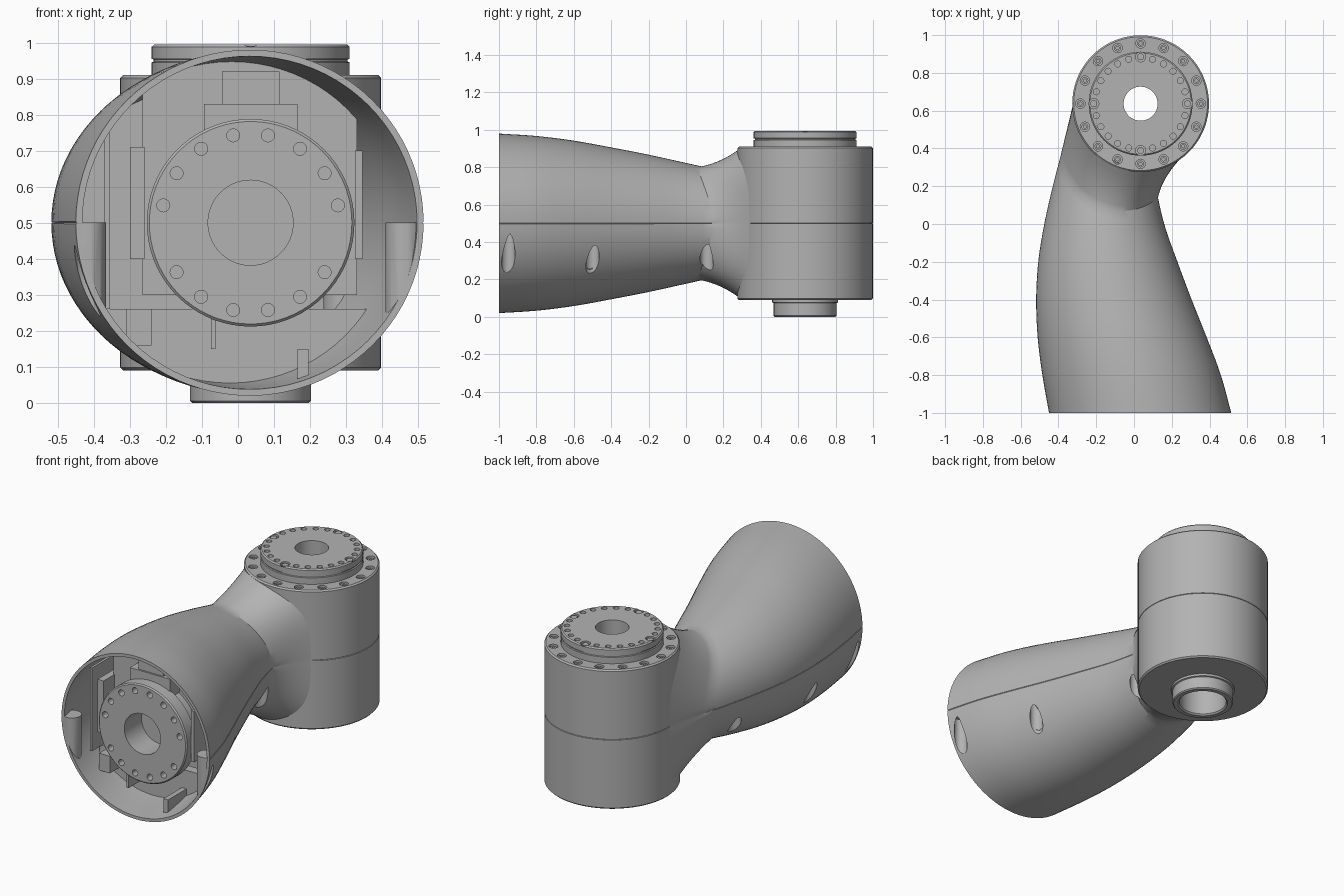
import bpy, bmesh, math
from math import sin, cos, pi, radians
from mathutils import Vector, Matrix

cube = bpy.data.objects.get("Cube")
if cube:
    bpy.data.objects.remove(cube, do_unlink=True)

grey = bpy.data.materials.new("machine_grey")
grey.use_nodes = True
COLOUR = (0.45, 0.45, 0.45, 1)
grey.diffuse_color = COLOUR
grey.node_tree.nodes["Principled BSDF"].inputs["Base Color"].default_value = COLOUR

DRUM = Vector((0.035, 0.637, 0))
FACE = Vector((0.035, 0, 0.5))
TO_Y = Matrix.Rotation(-pi / 2, 4, 'X')   # turns local z into +y


def finish(name, bm):
    bmesh.ops.recalc_face_normals(bm, faces=bm.faces)
    if bm.calc_volume(signed=True) < 0:
        bmesh.ops.reverse_faces(bm, faces=bm.faces)
    me = bpy.data.meshes.new(name)
    bm.to_mesh(me)
    bm.free()
    me.materials.append(grey)
    ob = bpy.data.objects.new(name, me)
    bpy.context.collection.objects.link(ob)
    return ob


def select(ob):
    bpy.ops.object.select_all(action='DESELECT')
    ob.select_set(True)
    bpy.context.view_layer.objects.active = ob


def smooth(ob):
    select(ob)
    bpy.ops.object.shade_smooth_by_angle(angle=radians(30))


def boolean(ob, tool, op='DIFFERENCE'):
    select(ob)
    mod = ob.modifiers.new("cut", 'BOOLEAN')
    mod.object, mod.operation, mod.solver = tool, op, 'EXACT'
    bpy.ops.object.modifier_apply(modifier=mod.name)
    bpy.data.objects.remove(tool, do_unlink=True)


def lathe(name, profile, place, steps=72):
    """Closed (radius, height) profile turned about local z."""
    bm = bmesh.new()
    rings = [[bm.verts.new(place @ Vector((r * cos(2 * pi * k / steps), r * sin(2 * pi * k / steps), z)))
              for r, z in profile] for k in range(steps)]
    n = len(profile)
    for k in range(steps):
        a, b = rings[k], rings[(k + 1) % steps]
        for i in range(n):
            j = (i + 1) % n
            bm.faces.new((a[i], a[j], b[j], b[i]))
    return finish(name, bm)


def pins(name, spots, r, z0, z1, place=Matrix(), sides=16):
    """Cylinders along local z at each spot."""
    bm = bmesh.new()
    for x, y in spots:
        bmesh.ops.create_cone(bm, cap_ends=True, segments=sides, radius1=r, radius2=r, depth=z1 - z0,
                              matrix=place @ Matrix.Translation((x, y, (z0 + z1) / 2)))
    return finish(name, bm)


def circle(r, count, start=0.0):
    return [(r * cos(start + 2 * pi * k / count), r * sin(start + 2 * pi * k / count)) for k in range(count)]


# Arm outline sampled every 0.2 along y from -1: left edge, right edge, half height
LEFT = (-.45, -.485, -.51, -.518, -.507, -.475, -.43, -.378)
RIGHT = (.515, .46, .385, .305, .23, .16, .115, .08)
HALF = (.48, .467, .442, .406, .367, .323, .28, .25)


def sample(table, y):
    t = (y + 1) / 0.2
    i = max(0, min(len(table) - 2, int(t)))
    f = t - i
    p1, p2 = table[i], table[i + 1]
    p0 = table[i - 1] if i else 2 * p1 - p2
    p3 = table[i + 2] if i + 2 < len(table) else 2 * p2 - p1
    return p1 + f * ((p2 - p0) + f * ((2*p0 - 5*p1 + 4*p2 - p3) + f * (3*(p1 - p2) + p3 - p0))) / 2


def middle(y):
    return (sample(LEFT, y) + sample(RIGHT, y)) / 2, (sample(RIGHT, y) - sample(LEFT, y)) / 2


def section(u, s, y, inset=0.0):
    c, r = middle(y)
    return Vector((c + u * (r - inset), y, 0.5 + s * (sample(HALF, y) - inset)))


def loft(name, rings):
    """Skin over rings of points, each end closed by a fan."""
    bm = bmesh.new()
    vs = [[bm.verts.new(p) for p in ring] for ring in rings]
    n = len(vs[0])
    for a, b in zip(vs, vs[1:]):
        for i in range(n):
            j = (i + 1) % n
            bm.faces.new((a[i], a[j], b[j], b[i]))
    for ring in (vs[0], vs[-1]):
        hub = bm.verts.new(sum((v.co for v in ring), Vector()) / n)
        for i in range(n):
            bm.faces.new((ring[i], ring[(i + 1) % n], hub))
    return finish(name, bm)


# Section angles with a fine seam groove on both sides
half = [0, .006] + [pi * k / 44 for k in range(1, 44)] + [pi - .006]
angles = half + [pi] + [2 * pi - a for a in reversed(half[1:])]
GROOVE = {0: .994, len(half): .994}
UNIT = [(cos(a) * GROOVE.get(i, 1), sin(a)) for i, a in enumerate(angles)]


def neck_y(u):
    return .087 - .105 * u + .158 * u * u


def drum_point(u, s, r):
    phi = radians(-26 + 64 * u)
    return DRUM + Vector((r * sin(phi), -r * cos(phi), .5 + math.copysign(.405 * abs(s) ** .6, s)))


def flare(u, s, t):
    p, q = section(u, s, neck_y(u)), drum_point(u, s, .357)
    m = (p + q) / 2 + Vector((-.04 * max(u, 0), 0, -.03 * s))
    return p * (1 - t) ** 2 + m * 2 * t * (1 - t) + q * t * t


arm_rings = [[section(u, s, -1 + (neck_y(u) + 1) * k / 24) for u, s in UNIT] for k in range(25)]
arm_rings += [[flare(u, s, k / 8) for u, s in UNIT] for k in range(1, 9)]
arm_rings.append([drum_point(u, s * .8, .3) for u, s in UNIT])
arm = loft("arm_shell", arm_rings)

ROUND = [(cos(2 * pi * k / 80), sin(2 * pi * k / 80)) for k in range(80)]


def inner(name, inset):
    return loft(name, [[section(u, s, -1.04 + .74 * k / 14, inset) for u, s in ROUND] for k in range(15)])


# Hollow mouth with screw columns left standing, then the screw slots
slots = []
for y, f in ((-.95, .915), (-.5, .87), (.11, .8)):
    c, r = middle(y)
    slots += [(c + r * f, y), (c - r * f, y)]
cavity = inner("cavity", .018)
boolean(cavity, pins("columns", slots[:4], .052, -.1, .5))
boolean(arm, cavity)
boolean(arm, pins("slot_cutter", slots, .036, -.1, .46, sides=24))
smooth(arm)

# Upright joint drum with a fine seam and a through bore
at_drum = Matrix.Translation(DRUM)
drum = lathe("joint_drum", [(.09, .9), (.354, .91), (.362, .902), (.362, .502), (.359, .5), (.362, .498),
                            (.362, .098), (.354, .09), (.13, .09), (.13, .25), (.09, .25)], at_drum)
boolean(drum, pins("drum_holes", circle(.319, 16), .025, .885, .95, at_drum))
smooth(drum)
heads = pins("drum_bolts", circle(.319, 16), .018, .87, .9, at_drum)
boolean(heads, pins("sockets", circle(.319, 16), .009, .89, .95, at_drum, 6))
smooth(heads)

# Output flange on top of the drum
flange = lathe("top_flange", [(.09, .89), (.275, .89), (.275, .945), (.269, .947), (.269, .953), (.275, .955),
                              (.275, .988), (.268, .995), (.09, .995)], at_drum)
small = [p for k, p in enumerate(circle(.243, 24)) if k % 6]
boolean(flange, pins("small_holes", small, .016, .98, 1.1, at_drum))
boolean(flange, pins("large_holes", circle(.248, 4), .027, .97, 1.1, at_drum))
smooth(flange)
smooth(pins("flange_bolts", circle(.248, 4), .018, .96, .99, at_drum))

# Hollow spigot under the drum
smooth(lathe("bottom_spigot", [(.13, .1), (.176, .1), (.176, .077), (.168, .074), (.168, .006),
                               (.162, 0), (.138, 0), (.13, .008)], at_drum))

# Round drive plate and motor housing inside the mouth
at_face = Matrix.Translation(FACE) @ TO_Y
plate = lathe("drive_plate", [(.118, -.94), (.281, -.94), (.288, -.933), (.288, -.86), (.118, -.86)], at_face)
ring = [p for k, p in enumerate(circle(.247, 16, pi / 16)) if k not in (0, 7)]
boolean(plate, pins("plate_holes", ring, .018, -1, -.9, at_face))
smooth(plate)
smooth(lathe("motor_housing", [(.118, -.87), (.25, -.87), (.25, -.45), (.118, -.45)], at_face))


# Bulkhead, brackets and ribs, trimmed to the shell
def block(name, x0, x1, y0, y1, z0, z1):
    bm = bmesh.new()
    bmesh.ops.create_cube(bm, size=1, matrix=Matrix.Translation(((x0 + x1) / 2, (y0 + y1) / 2, (z0 + z1) / 2))
                          @ Matrix.Diagonal((x1 - x0, y1 - y0, z1 - z0, 1)))
    boolean(finish(name, bm), inner("trim", .012), 'INTERSECT')


block("bulkhead", -.265, .33, -.78, -.7, .3, .97)
block("lower_web", -.37, .42, -.76, -.72, .02, .15)
block("lower_shelf", -.37, .42, -.76, -.5, .14, .26)
block("top_bracket", -.045, .115, -.86, -.78, .75, .92)
block("top_bracket_base", -.095, .165, -.87, -.78, .72, .83)
block("right_pillar", .325, .345, -.9, -.6, .4, .7)
block("left_box", -.3, -.26, -.88, -.6, .4, .71)
block("left_wall", -.37, -.355, -.85, -.4, .26, .75)
block("left_foot", -.31, -.24, -.85, -.7, .16, .26)
block("left_rib", -.075, -.063, -.93, -.7, .15, .25)
block("right_rib", .165, .195, -.93, -.7, .02, .15)
block("core_bar", -.08, .055, -.72, -.66, .49, .51)
